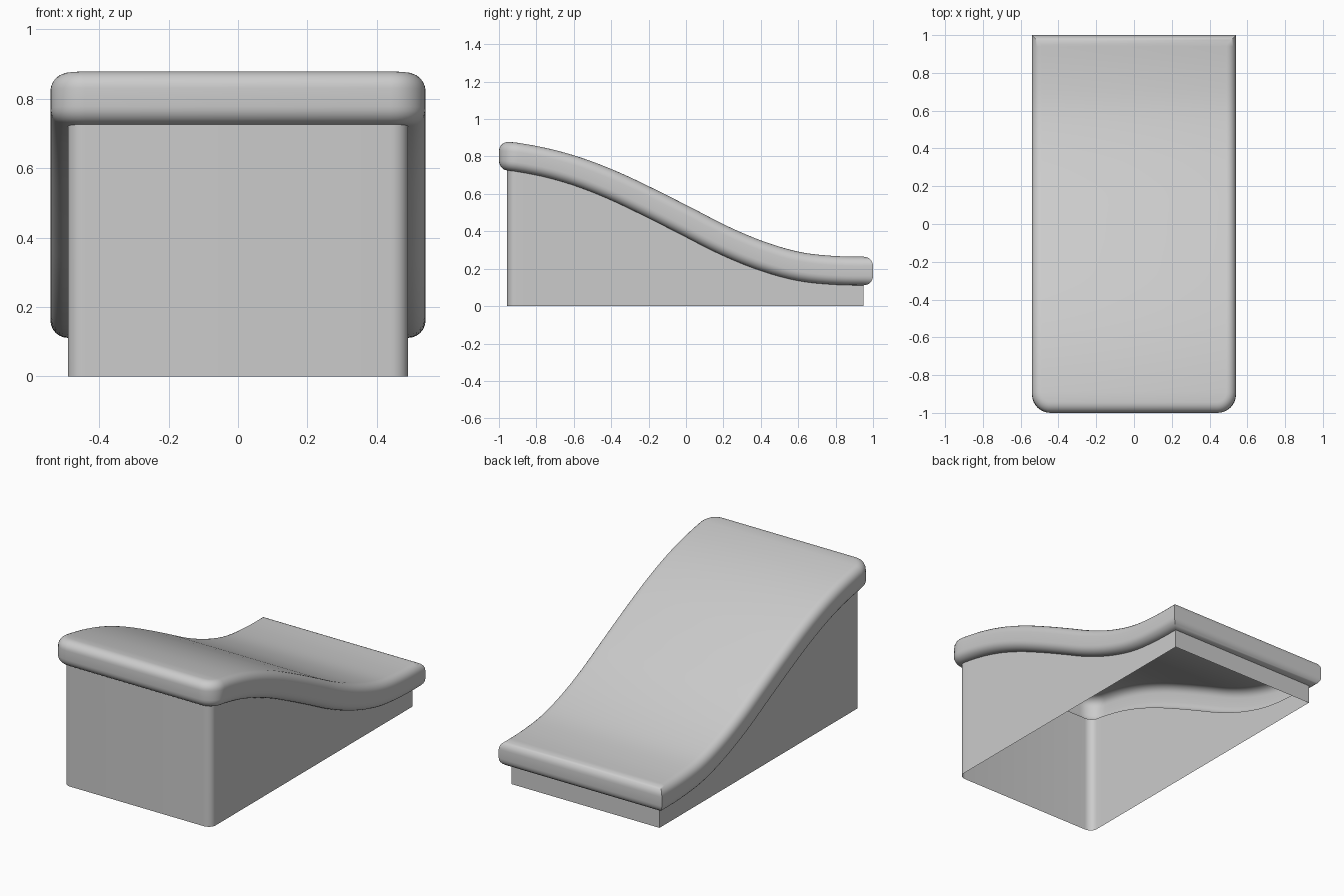
import bpy, bmesh, math

if "Cube" in bpy.data.objects:
    bpy.data.objects.remove(bpy.data.objects["Cube"])

W, HALF_T = 0.54, 0.0765      # half width and half thickness of the wavy top
PLAN_R, EDGE_R = 0.10, 0.05   # front corner radius, edge rounding
# height of the top's centreline every 0.2 units from y = -1 to y = 1
MID = [0.804, 0.778, 0.726, 0.65, 0.556, 0.455, 0.353, 0.27, 0.213, 0.191, 0.188]


def centre(y):
    """Centreline height and slope by cubic interpolation."""
    n = len(MID) - 1
    u = (y + 1) / 2 * n
    i = min(max(int(u), 0), n - 1)
    f = u - i
    p1, p2 = MID[i], MID[i + 1]
    p0 = MID[i - 1] if i > 0 else p2
    p3 = MID[i + 2] if i < n - 1 else p1 + 0.001
    m1, m2 = (p2 - p0) / 2, (p3 - p1) / 2
    a, b = 2 * p1 - 2 * p2 + m1 + m2, -3 * p1 + 3 * p2 - 2 * m1 - m2
    return p1 + f * (m1 + f * (b + f * a)), (m1 + f * (2 * b + 3 * a * f)) * n / 2


def outline(inset):
    """Right half of the plan outline, front to back: round front, square back."""
    r = PLAN_R - inset
    pts = []
    for j in range(9):
        a = math.pi / 2 * j / 8
        pts.append((W - PLAN_R + r * math.sin(a), -1 + PLAN_R - r * math.cos(a)))
    y0, y1 = -1 + PLAN_R, 0.94
    pts += [(W - inset, y0 + (y1 - y0) * j / 40) for j in range(1, 41)]
    pts.append((W - inset, 1 - inset))
    return pts


def ring(bm, inset, t, flat=False):
    """Closed loop offset by t along the curve normal, or dropped to the floor."""
    pts = []
    for x, y in outline(inset):
        z, s = centre(y)
        k = math.hypot(1, s)
        pts.append((x, y - t * s / k, 0 if flat else z + t / k))
    left = [bm.verts.new((-x, y, z)) for x, y, z in reversed(pts)]
    return left + [bm.verts.new(p) for p in pts]


def shell(name, layers, cap):
    bm = bmesh.new()
    rings = [ring(bm, *layer) for layer in layers]
    n = len(rings[0])
    for a, b in zip(rings, rings[1:]):
        for i in range(n):
            j = (i + 1) % n
            bm.faces.new((a[i], a[j], b[j], b[i]))
    if cap:
        top = rings[-1]
        for i in range(n // 2 - 1):
            bm.faces.new((top[i], top[i + 1], top[n - 2 - i], top[n - 1 - i]))
    bmesh.ops.recalc_face_normals(bm, faces=bm.faces)
    me = bpy.data.meshes.new(name)
    bm.to_mesh(me)
    bm.free()
    ob = bpy.data.objects.new(name, me)
    bpy.context.collection.objects.link(ob)
    bpy.ops.object.select_all(action='DESELECT')
    ob.select_set(True)
    bpy.context.view_layer.objects.active = ob
    bpy.ops.object.shade_smooth_by_angle(angle=math.radians(35))
    return ob


# Base walls, open underneath
shell("base_walls", [(EDGE_R, -HALF_T, True), (EDGE_R, -HALF_T)], False)

# Wavy top with rounded edges, hollow where it sits over the base
profile = []
for sign in (-1, 1):
    for j in range(7):
        a = math.pi / 2 * (j if sign > 0 else 6 - j) / 6
        profile.append((EDGE_R * (1 - math.cos(a)),
                        sign * (HALF_T - EDGE_R + EDGE_R * math.sin(a))))
shell("wavy_top", profile, True)
